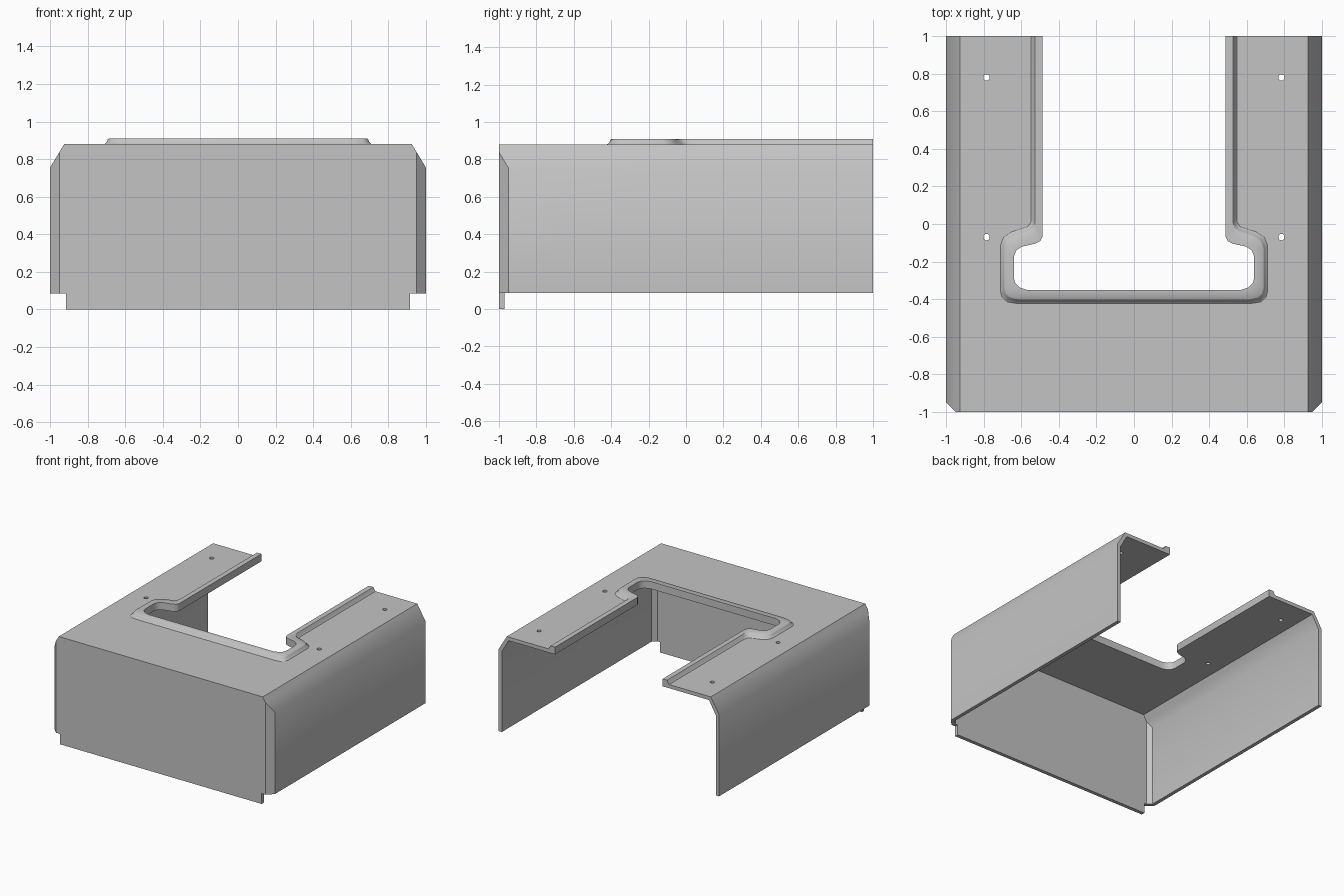
import bpy, bmesh, math
from mathutils import Vector

if "Cube" in bpy.data.objects:
    bpy.data.objects.remove(bpy.data.objects["Cube"], do_unlink=True)

T = 0.03          # sheet thickness
TOP = 0.88        # height of the top panel

grey = bpy.data.materials.new("sheet_metal_grey")
grey.use_nodes = True
GREY = (0.55, 0.55, 0.55, 1)
grey.diffuse_color = GREY
grey.node_tree.nodes["Principled BSDF"].inputs["Base Color"].default_value = GREY


def make_object(name, bm):
    bmesh.ops.recalc_face_normals(bm, faces=bm.faces)
    mesh = bpy.data.meshes.new(name)
    bm.to_mesh(mesh)
    bm.free()
    mesh.materials.append(grey)
    obj = bpy.data.objects.new(name, mesh)
    bpy.context.collection.objects.link(obj)
    return obj


def prism(name, outline, axis, low, high):
    """Extrude a 2D outline along y (outline is x, z) or z (outline is x, y)."""
    bm = bmesh.new()
    if axis == "y":
        points, step = [(a, low, b) for a, b in outline], (0, high - low, 0)
    else:
        points, step = [(a, b, low) for a, b in outline], (0, 0, high - low)
    face = bm.faces.new([bm.verts.new(p) for p in points])
    made = bmesh.ops.extrude_face_region(bm, geom=[face])["geom"]
    bmesh.ops.translate(bm, vec=step,
                        verts=[v for v in made if isinstance(v, bmesh.types.BMVert)])
    return make_object(name, bm)


def combine(target, tool, operation):
    mod = target.modifiers.new("cut", "BOOLEAN")
    mod.operation, mod.object, mod.solver = operation, tool, "EXACT"
    graph = bpy.context.evaluated_depsgraph_get()
    mesh = bpy.data.meshes.new_from_object(target.evaluated_get(graph))
    target.modifiers.clear()
    target.data = mesh
    bpy.data.objects.remove(tool, do_unlink=True)


def mirrored(half):
    return half + [(-x, y) for x, y in reversed(half)]


def smooth(obj, degrees):
    bpy.ops.object.select_all(action="DESELECT")
    obj.select_set(True)
    bpy.context.view_layer.objects.active = obj
    bpy.ops.object.shade_smooth_by_angle(angle=math.radians(degrees))


def body(name, inset, bottom, back):
    """Block with sloped shoulders and cut front corners, shrunk by inset."""
    w, k, c = 1 - inset, inset * 0.55, inset * 0.41
    block = prism(name, mirrored([(w, bottom), (w, 0.755 - c), (0.925 - k, TOP - inset)]),
                  "y", -w, back)
    plan = prism("plan", mirrored([(w, back + 0.1), (w, -0.95 + c), (0.95 - c, -w)]),
                 "z", -1, 2)
    combine(block, plan, "INTERSECT")
    return block


# Folded cover: top, two sides and front
cover = body("cover", 0, 0.085, 1)
combine(cover, body("hollow", T, -0.2, 1.2), "DIFFERENCE")

# Matching edges of the raised rim: opening edge and outer edge
inner = [(.487, 1), (.487, -.065), (.498, -.09), (.527, -.105), (.596, -.12),
         (.627, -.14), (.64, -.175), (.64, -.285), (.632, -.315), (.61, -.337),
         (.565, -.352)]
outer = [(.53, 1), (.53, .01), (.535, -.02), (.555, -.04), (.635, -.064),
         (.675, -.09), (.69, -.13), (.69, -.34), (.682, -.372), (.66, -.392),
         (.612, -.402)]
inner, outer = mirrored(inner), mirrored(outer)

# Opening, extended past the open back
slot = [(outer[0][0], 1.2)] + outer + [(outer[-1][0], 1.2)]
combine(cover, prism("slot", slot, "z", 0.7, 1.1), "DIFFERENCE")

# Screw holes
for x in (-0.785, 0.785):
    for y in (-0.07, 0.78):
        ring = [(x + 0.017 * math.cos(i * math.tau / 16),
                 y + 0.017 * math.sin(i * math.tau / 16)) for i in range(16)]
        combine(cover, prism("drill", ring, "z", 0.7, 1.1), "DIFFERENCE")
smooth(cover, 35)

# Raised rim: sweep a section (0 = opening edge, 1 = outer edge) round the opening
section = [(0, TOP - T), (0, 0.91), (0.95, 0.91), (1.05, 0.905), (1.15, 0.892),
           (1.4, TOP), (1, TOP - T)]
bm = bmesh.new()
rows = []
for a, b in zip(inner, outer):
    a, b = Vector(a), Vector(b)
    rows.append([bm.verts.new((*a.lerp(b, f), z)) for f, z in section])
n = len(section)
for r, s in zip(rows, rows[1:]):
    for i in range(n):
        j = (i + 1) % n
        bm.faces.new((r[i], r[j], s[j], s[i]))
for end in (rows[0], rows[-1]):
    bm.faces.new(end)
smooth(make_object("opening_rim", bm), 40)

# Narrow tab below the front wall
prism("front_tab", [(-.915, 0), (.915, 0), (.915, .085), (-.915, .085)], "y", -1, -1 + T)
